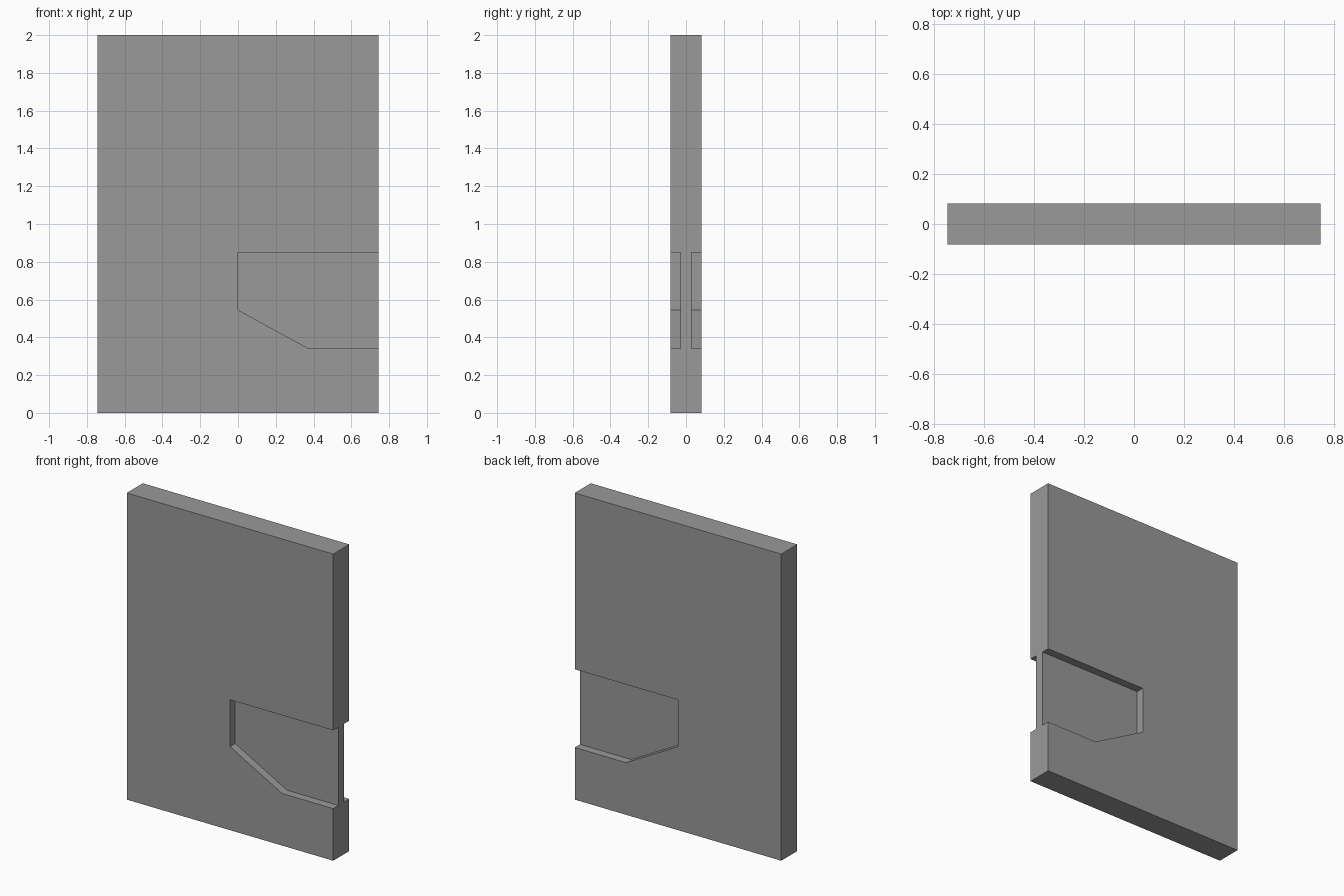
import bpy
import bmesh

if "Cube" in bpy.data.objects:
    bpy.data.objects.remove(bpy.data.objects["Cube"], do_unlink=True)

HALF_W, HALF_D, HEIGHT = 0.745, 0.0825, 2.0
WEB = 0.029      # half thickness left between the two pockets
OVER = 0.1       # cutter overshoot past the panel

grey = bpy.data.materials.new("plain grey")
grey.use_nodes = True
colour = (0.32, 0.32, 0.32, 1)
grey.diffuse_color = colour
grey.node_tree.nodes["Principled BSDF"].inputs["Base Color"].default_value = colour


def prism(name, outline, y0, y1):
    """Extrude an x-z outline from y0 to y1."""
    bm = bmesh.new()
    face = bm.faces.new([bm.verts.new((x, y0, z)) for x, z in outline])
    new = bmesh.ops.extrude_face_region(bm, geom=[face])["geom"]
    verts = [v for v in new if isinstance(v, bmesh.types.BMVert)]
    bmesh.ops.translate(bm, verts=verts, vec=(0, y1 - y0, 0))
    bmesh.ops.recalc_face_normals(bm, faces=bm.faces)
    mesh = bpy.data.meshes.new(name)
    bm.to_mesh(mesh)
    bm.free()
    mesh.materials.append(grey)
    obj = bpy.data.objects.new(name, mesh)
    bpy.context.collection.objects.link(obj)
    return obj


# Upright slab
panel = prism("panel", [(-HALF_W, 0), (HALF_W, 0), (HALF_W, HEIGHT), (-HALF_W, HEIGHT)],
              -HALF_D, HALF_D)

# Matching pockets on both faces, open at the left edge
right = HALF_W + OVER
pocket = [(0, 0.85), (0, 0.545), (0.375, 0.34), (right, 0.34), (right, 0.85)]
cutters = []
for side, name in ((-1, "front_pocket_cutter"), (1, "back_pocket_cutter")):
    cutter = prism(name, pocket, side * WEB, side * (HALF_D + OVER))
    cutter.hide_render = True
    cut = panel.modifiers.new(name, "BOOLEAN")
    cut.operation = "DIFFERENCE"
    cut.solver = "EXACT"
    cut.object = cutter
    cutters.append(cutter)

# Bake the cuts and drop the cutters
bpy.context.view_layer.objects.active = panel
for name in [m.name for m in panel.modifiers]:
    bpy.ops.object.modifier_apply(modifier=name)
for cutter in cutters:
    bpy.data.objects.remove(cutter, do_unlink=True)
